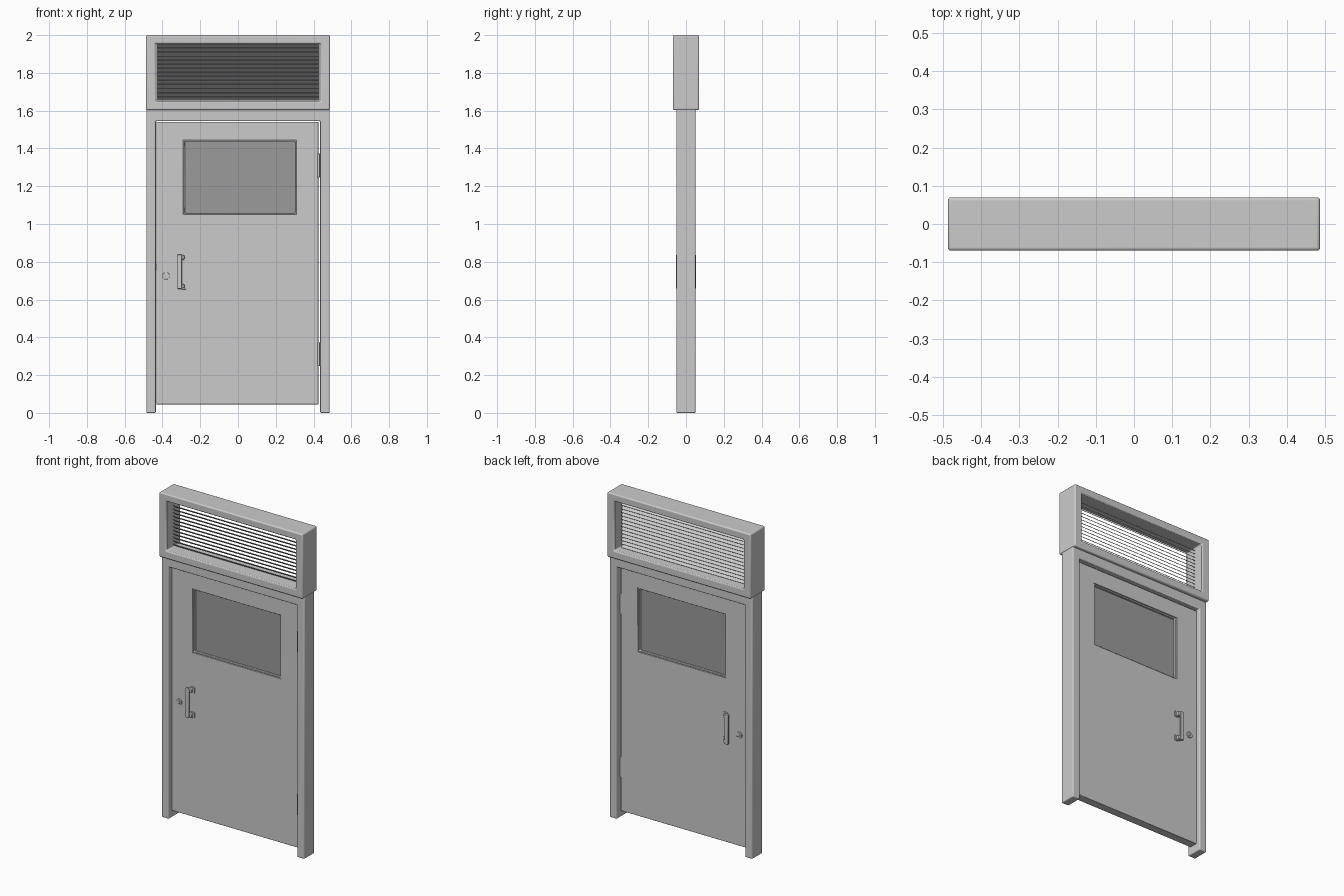
import bpy, bmesh, math
from mathutils import Matrix, Vector

if "Cube" in bpy.data.objects:
    bpy.data.objects.remove(bpy.data.objects["Cube"])


def material(name, value):
    m = bpy.data.materials.new(name)
    m.use_nodes = True
    color = (value, value, value, 1)
    m.diffuse_color = color
    m.node_tree.nodes["Principled BSDF"].inputs["Base Color"].default_value = color
    return m


GREY = material("painted grey", 0.6)
GLASS = material("dark glass", 0.33)


def finish(name, bm, mat=GREY, bevel=0.0, segments=3):
    bmesh.ops.recalc_face_normals(bm, faces=bm.faces)
    mesh = bpy.data.meshes.new(name)
    bm.to_mesh(mesh)
    bm.free()
    mesh.materials.append(mat)
    ob = bpy.data.objects.new(name, mesh)
    bpy.context.collection.objects.link(ob)
    if bevel:
        mod = ob.modifiers.new("soft edges", "BEVEL")
        mod.width, mod.segments, mod.limit_method = bevel, segments, "ANGLE"
    bpy.ops.object.select_all(action="DESELECT")
    ob.select_set(True)
    bpy.context.view_layer.objects.active = ob
    bpy.ops.object.shade_smooth_by_angle(angle=math.radians(35))
    return ob


def add_box(bm, x, y, z, tilt=0.0):
    center = Vector((sum(x) / 2, sum(y) / 2, sum(z) / 2))
    size = (x[1] - x[0], y[1] - y[0], z[1] - z[0], 1)
    m = Matrix.Translation(center) @ Matrix.Rotation(tilt, 4, "X") @ Matrix.Diagonal(size)
    bmesh.ops.create_cube(bm, size=1, matrix=m)


def box(name, x, y, z, mat=GREY, bevel=0.0):
    bm = bmesh.new()
    add_box(bm, x, y, z)
    return finish(name, bm, mat, bevel)


def extrude_y(bm, faces, depth):
    out = bmesh.ops.extrude_face_region(bm, geom=faces)
    moved = [v for v in out["geom"] if isinstance(v, bmesh.types.BMVert)]
    bmesh.ops.translate(bm, verts=moved, vec=(0, depth, 0))


def ring(name, x, z, inner_x, inner_z, y, bevel=0.0):
    # rectangular slab with a rectangular hole
    bm = bmesh.new()
    corners = ((0, 0), (1, 0), (1, 1), (0, 1))
    outer = [bm.verts.new((x[i], y[0], z[j])) for i, j in corners]
    inner = [bm.verts.new((inner_x[i], y[0], inner_z[j])) for i, j in corners]
    faces = [bm.faces.new((outer[k], outer[(k + 1) % 4], inner[(k + 1) % 4], inner[k]))
             for k in range(4)]
    extrude_y(bm, faces, y[1] - y[0])
    return finish(name, bm, GREY, bevel)


def cylinder(name, center, radius, length, axis="Z", sides=20, bevel=0.0):
    bm = bmesh.new()
    turn = Matrix.Rotation(math.pi / 2, 4, "X") if axis == "Y" else Matrix()
    bmesh.ops.create_cone(bm, cap_ends=True, segments=sides, radius1=radius, radius2=radius,
                          depth=length, matrix=Matrix.Translation(center) @ turn)
    return finish(name, bm, GREY, bevel, 2)


# Door surround: one inverted U
bm = bmesh.new()
outline = [(-0.485, 0), (-0.435, 0), (-0.435, 1.545), (0.435, 1.545),
           (0.435, 0), (0.485, 0), (0.485, 1.61), (-0.485, 1.61)]
extrude_y(bm, [bm.faces.new([bm.verts.new((x, -0.05, z)) for x, z in outline])], 0.1)
finish("door_surround", bm, GREY, 0.006)

# Transom box and its louvre slats, falling towards the back
ring("transom_frame", (-0.487, 0.487), (1.603, 2.0), (-0.437, 0.437), (1.652, 1.955),
     (-0.07, 0.07), 0.008)
bm = bmesh.new()
count = 14
for i in range(count):
    z = 1.664 + i * (1.944 - 1.664) / (count - 1)
    add_box(bm, (-0.431, 0.431), (-0.0165, 0.0165), (z - 0.0015, z + 0.0015), math.radians(-38))
finish("louvre_slats", bm)

# Door leaf with a window opening
WIN_X, WIN_Z = (-0.29, 0.31), (1.05, 1.445)
ring("door_leaf", (-0.432, 0.425), (0.045, 1.54), WIN_X, WIN_Z, (-0.025, 0.025), 0.002)
ring("window_rim", WIN_X, WIN_Z, (-0.281, 0.301), (1.059, 1.436), (-0.021, 0.021), 0.004)
box("window_glass", (-0.283, 0.303), (-0.008, 0.008), (1.057, 1.438), GLASS)

# Hinges in the gap on the left edge
for label, z in (("lower", 0.31), ("upper", 1.31)):
    cylinder(label + "_hinge_barrel", (0.427, -0.027, z), 0.006, 0.125, sides=14, bevel=0.001)
    box(label + "_hinge_leaf", (0.424, 0.436), (-0.024, 0.02), (z - 0.062, z + 0.062))

# Latch on the closing edge
box("latch_bolt", (-0.438, -0.43), (-0.008, 0.008), (0.76, 0.785))

# Pull handle and lock on each face
for label, s in (("front", -1), ("back", 1)):
    def span(a, b):
        return tuple(sorted((s * a, s * b)))
    box(label + "_handle_grip", (-0.321, -0.297), span(0.041, 0.053), (0.657, 0.838), bevel=0.004)
    for end, z in (("lower", 0.671), ("upper", 0.824)):
        box(label + "_" + end + "_handle_arm", (-0.312, -0.284), span(0.024, 0.047),
            (z - 0.011, z + 0.011), bevel=0.004)
        box(label + "_" + end + "_handle_foot", (-0.3, -0.274), span(0.024, 0.031),
            (z - 0.017, z + 0.017), bevel=0.002)
    cylinder(label + "_lock_rose", (-0.381, s * 0.027, 0.725), 0.019, 0.008, "Y", 24, 0.002)
    cylinder(label + "_lock_core", (-0.381, s * 0.031, 0.725), 0.009, 0.006, "Y", 16, 0.001)
    box(label + "_key_slot", (-0.3825, -0.3795), span(0.033, 0.035), (0.719, 0.731))
